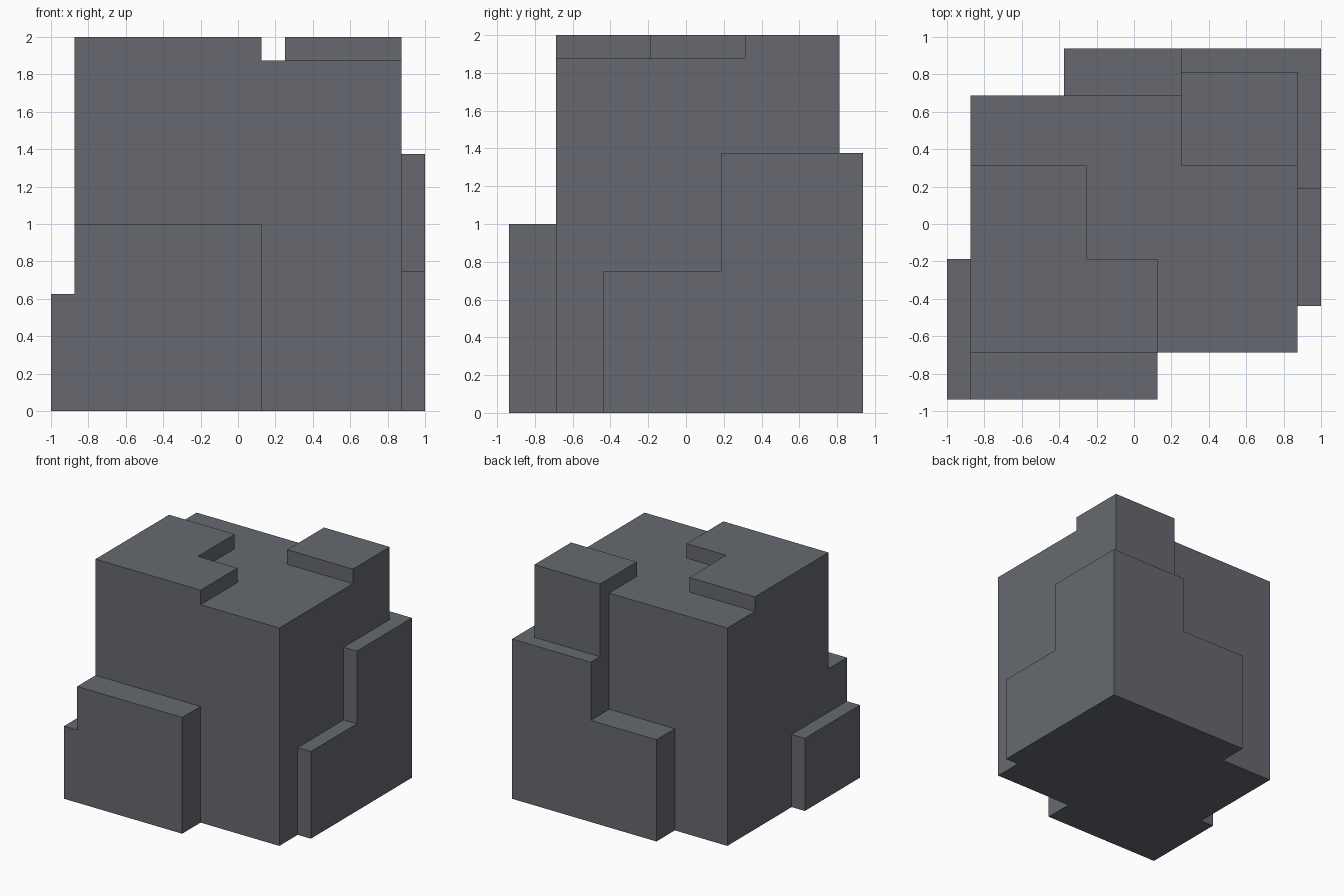
import bpy, bmesh
from mathutils import Vector

if "Cube" in bpy.data.objects:
    bpy.data.objects.remove(bpy.data.objects["Cube"], do_unlink=True)


def make_material(name, color):
    m = bpy.data.materials.new(name)
    m.use_nodes = True
    m.diffuse_color = (*color, 1)
    m.node_tree.nodes["Principled BSDF"].inputs["Base Color"].default_value = (*color, 1)
    return m


STONE = make_material("slate grey", (0.133, 0.141, 0.162))
GLOW = make_material("teal", (0.085, 0.43, 0.55))
U = 0.125  # block unit


def finish(name, bm, materials):
    mesh = bpy.data.meshes.new(name)
    bm.to_mesh(mesh)
    bm.free()
    for m in materials:
        mesh.materials.append(m)
    obj = bpy.data.objects.new(name, mesh)
    bpy.context.collection.objects.link(obj)
    return obj


def prism(name, axis, start, end, profile):
    """Extrude a 2D profile (the two other axes, in xyz order) along an axis."""
    bm = bmesh.new()
    verts = []
    for p in profile:
        co = list(p)
        co.insert(axis, start)
        verts.append(bm.verts.new(co))
    face = bm.faces.new(verts)
    new = bmesh.ops.extrude_face_region(bm, geom=[face], use_keep_orig=True)["geom"]
    shift = Vector((0, 0, 0))
    shift[axis] = end - start
    bmesh.ops.translate(bm, vec=shift, verts=[v for v in new if isinstance(v, bmesh.types.BMVert)])
    bmesh.ops.recalc_face_normals(bm, faces=bm.faces)
    return finish(name, bm, [STONE])


def rect(a0, a1, b0, b1):
    return [(a0, b0), (a1, b0), (a1, b1), (a0, b1)]


# Main block, with a column of carved marks on the -x face
bm = bmesh.new()
bmesh.ops.create_cube(bm, size=1)
for v in bm.verts:
    v.co = Vector((v.co.x * 1.75, v.co.y * 1.375, (v.co.z + 0.5) * 1.875))


def cut(co, normal):
    side = [f for f in bm.faces if f.normal.x < -0.9]
    geom = side + list({e for f in side for e in f.edges}) + list({v for f in side for v in f.verts})
    bmesh.ops.bisect_plane(bm, geom=geom, dist=1e-5, plane_co=co, plane_no=normal)
    bm.normal_update()


bm.normal_update()
for i in range(4):
    cut((0, (1.5 - i) * U, 0), (0, 1, 0))
for k in range(2, 14):
    cut((0, 0, k * U), (0, 0, 1))

# Carving pattern: row height -> three cells running from back to front
marks = {12: "XX.", 11: "X.X", 10: "X..",
         8: "XXX", 7: "X.X", 6: ".XX",
         4: "XX.", 3: ".XX", 2: ".X."}


def is_carved(f):
    c = f.calc_center_median()
    col = (1.5 * U - c.y) / U
    row = int(c.z // U)
    return f.normal.x < -0.9 and 0 < col < 3 and marks.get(row, "...")[int(col)] == "X"


carved = [f for f in bm.faces if is_carved(f)]
new = bmesh.ops.extrude_face_region(bm, geom=carved)["geom"]
bmesh.ops.translate(bm, vec=(U, 0, 0), verts=[g for g in new if isinstance(g, bmesh.types.BMVert)])
for f in [g for g in new if isinstance(g, bmesh.types.BMFace)]:
    f.material_index = 1
finish("main_block", bm, [STONE, GLOW])

# Raised plates on the top
prism("top_plate", 2, 1.875, 2.0,
      [(-0.875, -0.6875), (0.125, -0.6875), (0.125, -0.1875),
       (-0.25, -0.1875), (-0.25, 0.3125), (-0.875, 0.3125)])
prism("corner_cap", 0, 0.25, 0.875,
      [(0.3125, 1.875), (0.6875, 1.875), (0.6875, 1.375),
       (0.8125, 1.375), (0.8125, 2.0), (0.3125, 2.0)])

# Stepped slabs around the base
prism("front_slab", 1, -0.9375, -0.6875,
      [(-1, 0), (0.125, 0), (0.125, 1), (-0.875, 1), (-0.875, 0.625), (-1, 0.625)])
prism("right_slab", 0, -1, -0.875, rect(-0.6875, -0.1875, 0, 0.625))
prism("back_slab", 1, 0.6875, 0.9375,
      [(-0.375, 0), (1, 0), (1, 1.375), (0.25, 1.375), (0.25, 0.875), (-0.375, 0.875)])
prism("left_slab", 0, 0.875, 1,
      [(-0.4375, 0), (0.6875, 0), (0.6875, 1.375), (0.1875, 1.375), (0.1875, 0.75), (-0.4375, 0.75)])
